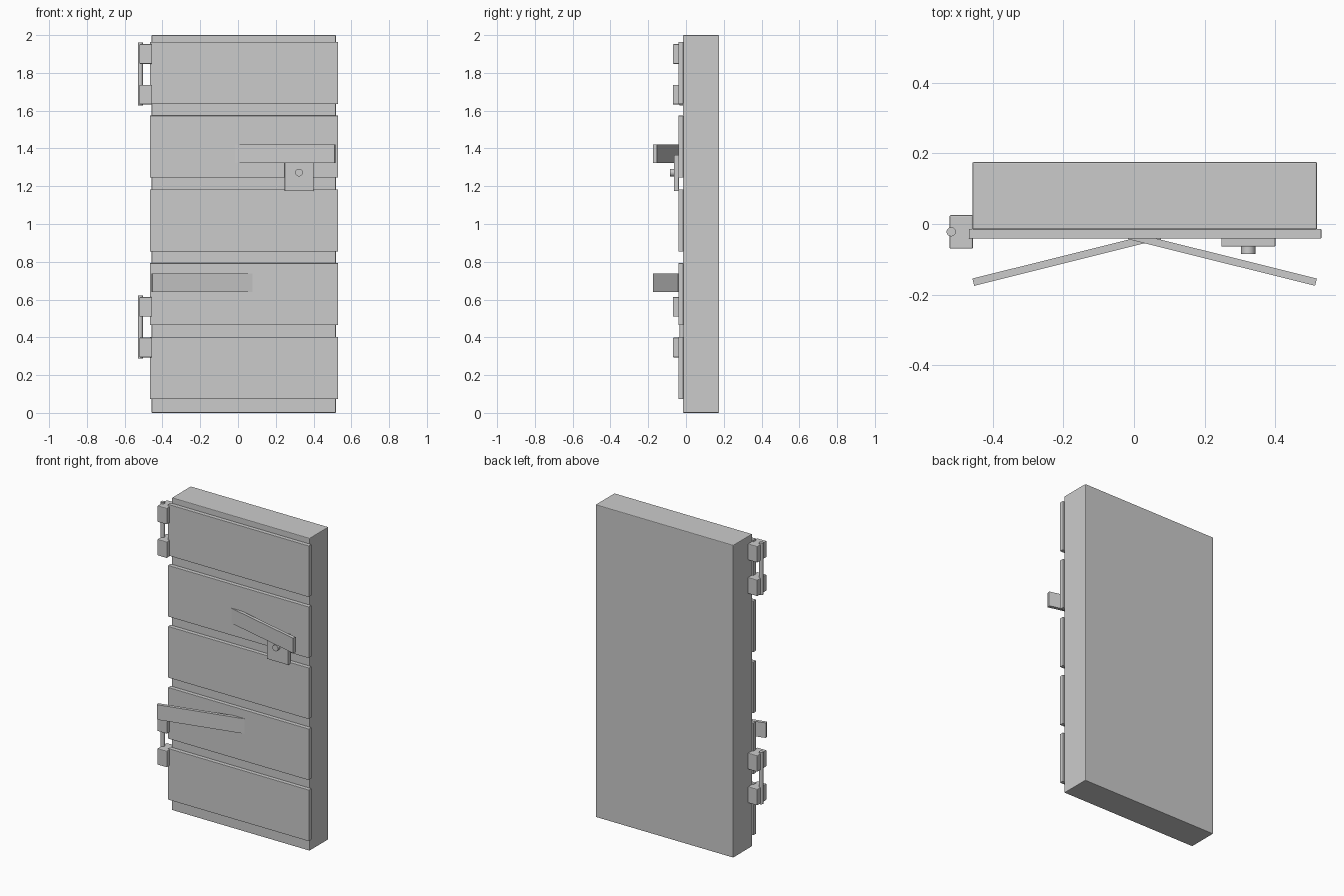
import bpy, math
from mathutils import Vector, Matrix

if "Cube" in bpy.data.objects:
    bpy.data.objects.remove(bpy.data.objects["Cube"])


def finish(ob, bevel):
    if bevel:
        m = ob.modifiers.new("bevel", 'BEVEL')
        m.width, m.segments = bevel, 2
        m.limit_method = 'ANGLE'
    return ob


def box(name, x, y, z, bevel=0.0):
    """Box from (min, max) ranges."""
    bpy.ops.mesh.primitive_cube_add(size=1)
    ob = bpy.context.object
    ob.name = name
    size = [b - a for a, b in (x, y, z)]
    mid = [(a + b) / 2 for a, b in (x, y, z)]
    ob.data.transform(Matrix.Diagonal((*size, 1)))
    ob.location = mid
    return finish(ob, bevel)


def rod(name, r, a, b):
    """Smooth cylinder between two points."""
    a, b = Vector(a), Vector(b)
    bpy.ops.mesh.primitive_cylinder_add(vertices=24, radius=r, depth=(b - a).length,
                                        location=(a + b) / 2)
    ob = bpy.context.object
    ob.name = name
    ob.rotation_euler = (b - a).to_track_quat('Z', 'Y').to_euler()
    bpy.ops.object.shade_smooth_by_angle(angle=math.radians(40))
    return ob


# Door slab
box("door_slab", (-0.457, 0.518), (-0.016, 0.175), (0, 2), 0.004)

# Horizontal planks on the front
for i in range(5):
    z = 0.074 + i * 0.3905
    box(f"plank_{i + 1}", (-0.467, 0.53), (-0.041, -0.014), (z, z + 0.328), 0.002)

# Hinges: two knuckles and a pin each
for label, z in (("lower", 0.294), ("upper", 1.633)):
    for k, dz in enumerate((0, 0.215)):
        box(f"{label}_hinge_knuckle_{k + 1}", (-0.522, -0.455), (-0.07, 0.025),
            (z + dz, z + dz + 0.104), 0.004)
    rod(f"{label}_hinge_pin", 0.013, (-0.517, -0.022, z - 0.005), (-0.517, -0.022, z + 0.327))

# Splayed bars, rising out of the planks toward each side
angle = math.radians(14)
length, thick = 0.545, 0.021
for name, side, z in (("upper_bar", 1, 1.372), ("lower_bar", -1, 0.689)):
    ob = box(name, (-length / 2, length / 2), (-thick / 2, thick / 2), (-0.048, 0.048))
    end = Vector((0.03 + side * 0.4845, -0.1645, z))
    ob.location = end - Vector((side * math.cos(angle), -math.sin(angle), 0)) * length / 2
    ob.rotation_euler.z = -side * angle

# Lock plate and knob
box("lock_plate", (0.247, 0.4), (-0.064, -0.038), (1.175, 1.365), 0.003)
rod("lock_knob", 0.02, (0.323, -0.055, 1.272), (0.323, -0.085, 1.272))
